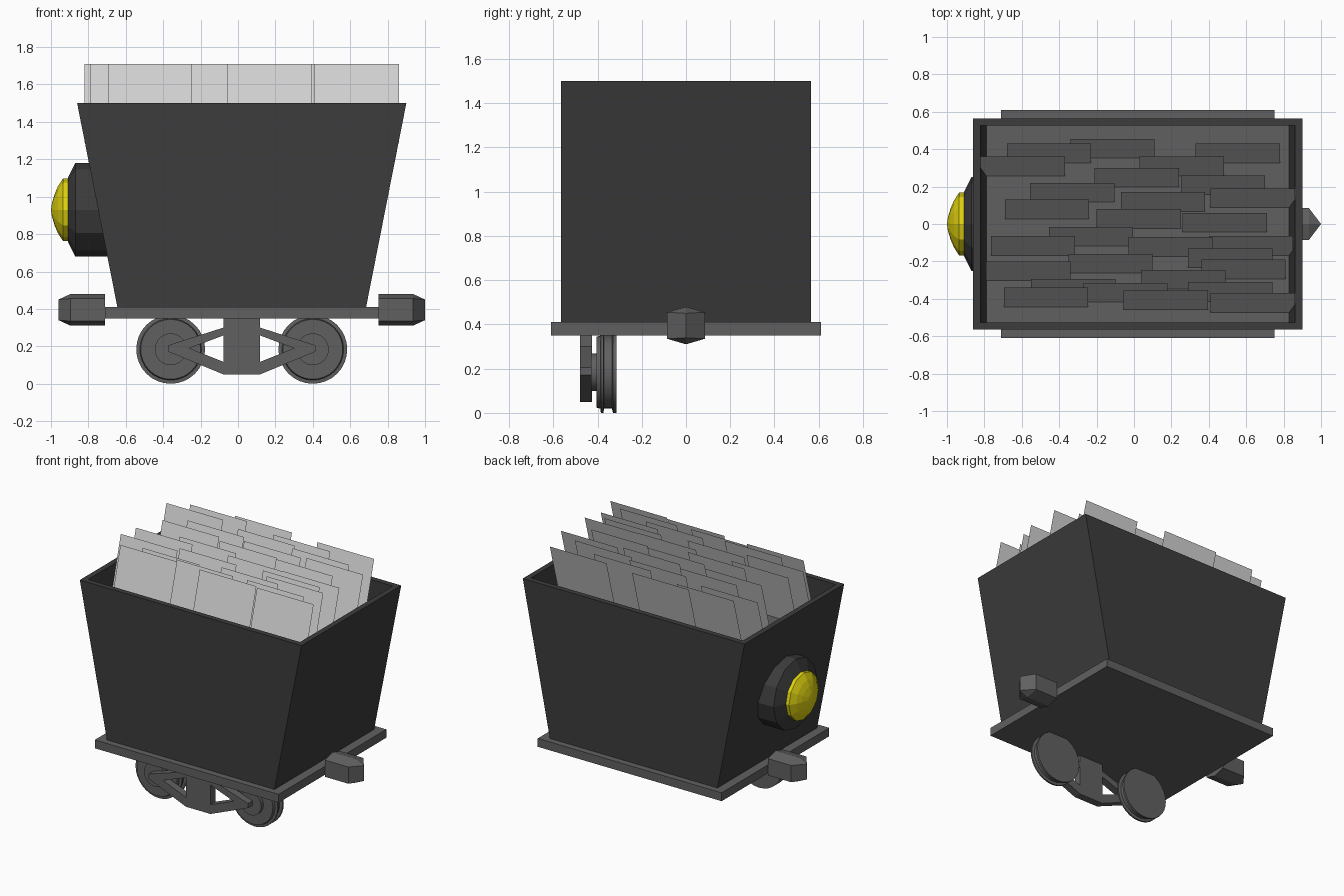
import bpy, bmesh, math
from mathutils import Vector, Matrix

old = bpy.data.objects.get("Cube")
if old:
    bpy.data.objects.remove(old, do_unlink=True)


def material(name, r, g, b):
    m = bpy.data.materials.new(name)
    m.use_nodes = True
    m.diffuse_color = (r, g, b, 1)
    node = next(n for n in m.node_tree.nodes if n.type == 'BSDF_PRINCIPLED')
    node.inputs["Base Color"].default_value = (r, g, b, 1)
    return m


body_grey = material("dark body grey", 0.045, 0.045, 0.045)
frame_grey = material("frame grey", 0.118, 0.118, 0.118)
slab_grey = material("light slab grey", 0.65, 0.65, 0.65)
lamp_yellow = material("lamp yellow", 0.74, 0.65, 0.005)

CX = 0.02  # the wagon's own centre along its length


def finish(bm, name, *mats, normals=True):
    if normals:
        bmesh.ops.recalc_face_normals(bm, faces=bm.faces)
    mesh = bpy.data.meshes.new(name)
    bm.to_mesh(mesh)
    bm.free()
    for m in mats:
        mesh.materials.append(m)
    ob = bpy.data.objects.new(name, mesh)
    bpy.context.collection.objects.link(ob)
    return ob


def box(name, lo, hi, mat):
    bm = bmesh.new()
    bmesh.ops.create_cube(bm, size=1)
    for v in bm.verts:
        v.co = [lo[i] if v.co[i] < 0 else hi[i] for i in range(3)]
    return finish(bm, name, mat)


def lathe(name, profile, origin, axis, segments, mat):
    """Spin (distance along axis, radius) points around an axis."""
    bm = bmesh.new()
    axis, origin = Vector(axis), Vector(origin)
    verts = [bm.verts.new(origin + axis * d + Vector((0, 0, r))) for d, r in profile]
    edges = [bm.edges.new(pair) for pair in zip(verts, verts[1:])]
    bmesh.ops.spin(bm, geom=verts + edges, cent=origin, axis=axis,
                   angle=math.tau, steps=segments)
    bmesh.ops.remove_doubles(bm, verts=bm.verts, dist=0.0005)
    return finish(bm, name, mat)


def prism(bm, outline, y0, y1):
    """Extrude an x-z outline along y."""
    face = bm.faces.new([bm.verts.new((x, y0, z)) for x, z in outline])
    new = bmesh.ops.extrude_face_region(bm, geom=[face])["geom"]
    moved = [g for g in new if isinstance(g, bmesh.types.BMVert)]
    bmesh.ops.translate(bm, verts=moved, vec=(0, y1 - y0, 0))


# Tapered hopper with a rim and a shallow recessed load bed
bm = bmesh.new()
bmesh.ops.create_cube(bm, size=2)
for v in bm.verts:
    top = v.co.z > 0
    v.co = (CX + v.co.x * (0.88 if top else 0.665), v.co.y * 0.565, 1.5 if top else 0.41)
bm.faces.ensure_lookup_table()
bed = max(bm.faces, key=lambda f: f.calc_center_median().z)
bmesh.ops.inset_region(bm, faces=[bed], thickness=0.055)
new = bmesh.ops.extrude_face_region(bm, geom=[bed])["geom"]
bm.faces.remove(bed) if bed.is_valid else None
for g in new:
    if isinstance(g, bmesh.types.BMVert):
        g.co.z = 1.34
        g.co.x -= math.copysign(0.032, g.co.x)
    elif isinstance(g, bmesh.types.BMFace):
        g.material_index = 1
finish(bm, "hopper", body_grey, frame_grey)

# Leaning thin slabs: left edge and top edge position of each
slabs = [(-.34, .455), (-.68, .43), (.33, .43), (-.82, .36), (.03, .36), (-.21, .3),
         (.25, .26), (-.555, .22), (.41, .19), (-.11 + .04, .17), (-.69, .13),
         (-.2, .08), (.26, .06), (-.455, -.015), (-.03, -.07), (.4, -.065),
         (-.765, -.065), (-.35, -.16), (.29, -.13), (-.79, -.2), (.04, -.245),
         (.36, -.19), (-.55, -.295), (-.27, -.315), (.29, -.31), (-.695, -.34),
         (-.055, -.355), (.41, -.37)]
bm = bmesh.new()
for x, y in slabs:
    low, high = (y - 0.117, 1.29), (y, 1.71)
    bm.faces.new([bm.verts.new(p) for p in
                  ((x, *low), (x + 0.45, *low), (x + 0.45, *high), (x, *high))])
finish(bm, "slab_load", slab_grey, normals=False)

# Chassis plate
box("chassis_plate", (CX - 0.73, -0.61, 0.35), (CX + 0.73, 0.61, 0.41), frame_grey)

# Pointed couplers at both ends
for side, name in ((1, "left_coupler"), (-1, "right_coupler")):
    bm = bmesh.new()
    points = [(0.98, 0, 0.45), (0.98, 0, 0.34)]
    for x in (0.73, 0.915):
        points += [(x, 0, 0.48), (x, 0, 0.31)]
        points += [(x, y, z) for y in (-0.085, 0.085) for z in (0.335, 0.455)]
    for x, y, z in points:
        bm.verts.new((CX + side * x, y, z))
    bmesh.ops.convex_hull(bm, input=bm.verts)
    bmesh.ops.dissolve_limit(bm, angle_limit=0.01, verts=bm.verts, edges=bm.edges)
    finish(bm, name, frame_grey)

# Headlamp: housing and faceted lens
LAMP = (0, 0, 0.93)
lathe("lamp_housing", [(0.68, 0), (0.68, 0.25), (0.87, 0.25), (0.91, 0.17), (0.91, 0)],
      LAMP, (-1, 0, 0), 12, body_grey)
lathe("lamp_lens", [(0.9, 0.168), (0.935, 0.168), (0.963, 0.125), (0.98, 0.085),
                    (0.995, 0.035), (1.0, 0)], LAMP, (-1, 0, 0), 12, lamp_yellow)

# Grooved wheels with hubs
wheel = [(0.315, 0), (0.315, 0.184), (0.33, 0.184), (0.335, 0.165), (0.37, 0.165),
         (0.374, 0.184), (0.385, 0.184), (0.387, 0.165), (0.405, 0.16), (0.405, 0.085),
         (0.43, 0.085), (0.43, 0)]
for side, name in ((-1, "rear_wheel"), (1, "lead_wheel")):
    ob = lathe(name, wheel, (CX + side * 0.38, 0, 0.184), (0, -1, 0), 32, frame_grey)
    bpy.ops.object.select_all(action='DESELECT')
    ob.select_set(True)
    bpy.context.view_layer.objects.active = ob
    bpy.ops.object.shade_smooth_by_angle(angle=math.radians(25))

# Axle frame: middle block and two open triangular arms
bm = bmesh.new()
prism(bm, [(CX - .098, .05), (CX + .098, .05), (CX + .098, .35), (CX - .098, .35)],
      -0.48, -0.425)
for side in (-1, 1):
    upper = [(.098, .3), (.395, .205), (.395, .19), (.28, .19), (.098, .258)]
    lower = [(.098, .05), (.395, .172), (.395, .19), (.28, .19), (.098, .117)]
    for arm in (upper, lower):
        prism(bm, [(CX + side * x, z) for x, z in arm], -0.48, -0.425)
finish(bm, "axle_frame", frame_grey)
